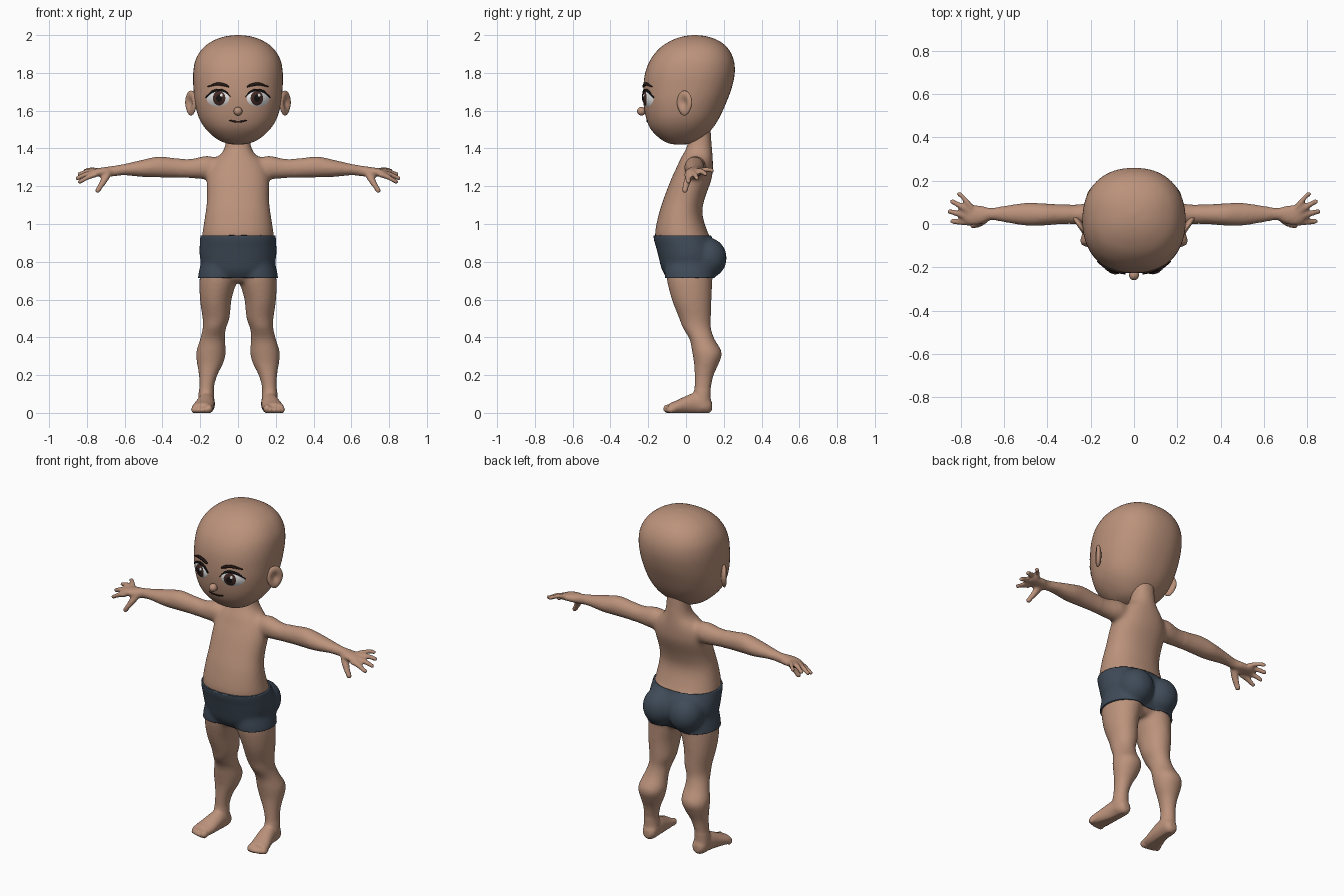
import bpy, bmesh, math
from mathutils import Vector, Matrix
from mathutils.bvhtree import BVHTree

cube = bpy.data.objects.get("Cube")
if cube:
    bpy.data.objects.remove(cube)


def material(name, *rgb):
    m = bpy.data.materials.new(name)
    m.use_nodes = True
    m.diffuse_color = (*rgb, 1)
    bsdf = m.node_tree.nodes["Principled BSDF"]
    bsdf.inputs["Base Color"].default_value = (*rgb, 1)
    bsdf.inputs["Roughness"].default_value = 0.7
    return m


SKIN = material("skin", 0.50, 0.29, 0.2)
CLOTH = material("slate cloth", 0.05, 0.07, 0.098)
WHITE = material("eye white", 0.8, 0.8, 0.8)
IRIS = material("brown iris", 0.05, 0.022, 0.018)
BLACK = material("near black", 0.008, 0.006, 0.006)
HAIR = material("dark brown hair", 0.02, 0.01, 0.008)


def finish(name, bm, mat):
    me = bpy.data.meshes.new(name)
    bm.to_mesh(me)
    me.materials.append(mat)
    me.shade_smooth()
    ob = bpy.data.objects.new(name, me)
    bpy.context.scene.collection.objects.link(ob)
    return ob


def spline(rows, steps):
    """Catmull-Rom through rows of equal length."""
    rows = [Vector(r) for r in rows]
    out = []
    for i in range(len(rows) - 1):
        b, c = rows[i], rows[i + 1]
        a, d = rows[max(i - 1, 0)], rows[min(i + 2, len(rows) - 1)]
        for k in range(steps):
            t = k / steps
            out.append(b + ((c - a) * t + (2 * a - 5 * b + 4 * c - d) * t**2
                            + (3 * b - a - 3 * c + d) * t**3) / 2)
    return out + [rows[-1]]


def loft(bm, rows, axis, side=1, n=40, power=2, steps=4):
    """Skin oval rings (x, y, z, radius, radius) lying across the axis."""
    u, v = {"x": (1, 2), "y": (0, 2), "z": (0, 1)}[axis]
    rings = []
    for row in spline(rows, steps):
        ring = []
        for k in range(n):
            a = math.tau * k / n
            p = Vector(row[:3])
            for i, r, w in ((u, row[3], math.cos(a)), (v, row[4], math.sin(a))):
                p[i] += r * math.copysign(abs(w) ** (2 / power), w)
            p.x *= side
            ring.append(bm.verts.new(p))
        rings.append(ring)
    for a, b in zip(rings, rings[1:]):
        for k in range(n):
            bm.faces.new((a[k], a[k - 1], b[k - 1], b[k]))
    bm.faces.new(rings[0])
    bm.faces.new(rings[-1])


def ball(bm, centre, radii, side=1, turn=0):
    m = (Matrix.Translation((centre[0] * side, centre[1], centre[2]))
         @ Matrix.Rotation(turn * side, 4, "Z") @ Matrix.Diagonal((*radii, 1)))
    return bmesh.ops.create_uvsphere(bm, u_segments=32, v_segments=20, radius=1, matrix=m)["verts"]


def upright(profile):
    """Turn (z, front y, back y, half width) into loft rings."""
    return [(0, (f + b) / 2, z, w, (b - f) / 2) for z, f, b, w in profile]


# Body: trunk with neck, then both limbs, fused into one skin
bm = bmesh.new()
loft(bm, upright([
    (.69, -.07, .10, .09), (.75, -.115, .14, .165), (.82, -.135, .165, .193),
    (.88, -.15, .155, .195), (.945, -.165, .12, .19), (1.05, -.145, .087, .174),
    (1.13, -.12, .098, .165), (1.235, -.08, .135, .165), (1.30, -.05, .143, .15),
    (1.345, -.03, .142, .12), (1.38, -.01, .14, .083), (1.43, .01, .136, .066),
    (1.53, .02, .13, .06)]), "z", power=2.2)

LEG = [(.10, .02, .80, .085, .12), (.104, .018, .715, .10, .122), (.118, .03, .6, .084, .106),
       (.116, .048, .5, .072, .085), (.125, .057, .45, .062, .076), (.135, .085, .39, .067, .067),
       (.143, .112, .32, .08, .08), (.148, .108, .26, .07, .066), (.158, .096, .2, .05, .052),
       (.167, .088, .13, .04, .045), (.168, .085, .07, .043, .046), (.168, .09, .02, .04, .04)]
FOOT = [(.165, .138, .034, .02, .022), (.165, .115, .042, .041, .046), (.168, .05, .05, .046, .056),
        (.175, 0, .042, .051, .048), (.185, -.05, .03, .057, .036), (.19, -.09, .024, .056, .027)]
ARM = [(.10, .05, 1.30, .045, .05), (.17, .05, 1.30, .056, .062), (.25, .045, 1.293, .047, .052),
       (.33, .045, 1.297, .045, .051), (.42, .044, 1.302, .051, .055), (.5, .045, 1.295, .052, .046),
       (.6, .046, 1.288, .037, .03), (.66, .046, 1.28, .028, .028), (.70, .042, 1.276, .041, .026),
       (.75, .042, 1.273, .047, .021), (.785, .046, 1.268, .036, .014)]
FINGERS = [((.75, .006, 1.262), (.836, .012, 1.224)), ((.76, .033, 1.272), (.85, .058, 1.242)),
           ((.76, .06, 1.28), (.838, .103, 1.264)), ((.745, .076, 1.283), (.805, .138, 1.283))]

for s in (1, -1):
    loft(bm, LEG, "z", s)
    loft(bm, FOOT, "y", s)
    loft(bm, ARM, "x", s)
    ball(bm, (.085, .115, .82), (.092, .093, .1), s)
    for i in range(5):
        r = .024 if i == 0 else .017
        ball(bm, (.153 + i * .0205, -.098 + .0025 * i * i / 2, r - .002), (r * .8, .024, r), s)
    for base, tip in FINGERS:
        mid = (Vector(base) + Vector(tip)) / 2 + Vector((0, 0, .006))
        loft(bm, [(*base, .015, .016), (*mid, .016, .015), (*tip, .013, .013)], "x", s, 16)
        ball(bm, tip, (.014, .013, .013), s)
    loft(bm, [(.69, .03, 1.27, .026, .026), (.712, .006, 1.225, .021, .02),
              (.742, -.006, 1.178, .015, .016)], "z", s, 16)
    ball(bm, (.742, -.006, 1.178), (.016, .016, .015), s)
bmesh.ops.recalc_face_normals(bm, faces=bm.faces)
rough = finish("body_rough", bm, SKIN)
bm.free()

remesh = rough.modifiers.new("fuse", "REMESH")
remesh.mode = "VOXEL"
remesh.voxel_size = 0.008
deps = bpy.context.evaluated_depsgraph_get()
fused = bpy.data.meshes.new_from_object(rough.evaluated_get(deps))
bpy.data.objects.remove(rough)

bm = bmesh.new()
bm.from_mesh(fused)
for region, times in ((lambda c: True, 3), (lambda c: abs(c.x) < .3 and c.z > .12, 16)):
    verts = [v for v in bm.verts if region(v.co)]
    for _ in range(times):
        bmesh.ops.smooth_vert(bm, verts=verts, factor=.5, use_axis_x=True, use_axis_y=True, use_axis_z=True)
for v in bm.verts:
    v.co.z = max(v.co.z, 0)
finish("body", bm, SKIN)

# Shorts: a band of the body pushed outward
bm.normal_update()
for v, n in [(v, v.normal.copy()) for v in bm.verts]:
    v.co += n * .009
for z, up in ((.94, 1), (.715, -1)):
    bmesh.ops.bisect_plane(bm, geom=bm.verts[:] + bm.edges[:] + bm.faces[:],
                           plane_co=(0, 0, z), plane_no=(0, 0, up), clear_outer=True)
shorts = finish("shorts", bm, CLOTH)
hem = shorts.modifiers.new("hem", "SOLIDIFY")
hem.thickness = .012
hem.offset = -1
bm.free()

# Head
bm = bmesh.new()
loft(bm, upright([
    (1.42, -.045, -.02, .012), (1.427, -.09, .03, .06), (1.45, -.135, .08, .112),
    (1.50, -.185, .135, .168), (1.56, -.211, .175, .206), (1.64, -.225, .212, .228),
    (1.72, -.226, .242, .236), (1.80, -.216, .258, .237), (1.87, -.188, .252, .224),
    (1.93, -.14, .222, .187), (1.97, -.08, .173, .132), (1.992, -.02, .115, .072),
    (2.0, .035, .058, .012)]), "z", n=72, power=2.25, steps=5)
bmesh.ops.recalc_face_normals(bm, faces=bm.faces)
finish("head", bm, SKIN)
surface = BVHTree.FromBMesh(bm)
bm.free()


def on_face(x, z, lift):
    y = surface.ray_cast(Vector((x, -1, z)), Vector((0, 1, 0)))[0].y
    return Vector((x, y - lift, z))


# Nose and ears
bm = bmesh.new()
ball(bm, (0, -.236, 1.597), (.023, .023, .023))
finish("nose", bm, SKIN)
bm.free()
for s, label in ((1, "left"), (-1, "right")):
    bm = bmesh.new()
    verts = ball(bm, (0, 0, 0), (.018, .048, .066))
    for v in verts:
        if v.co.x > 0:
            d = (v.co.y / .048) ** 2 + (v.co.z / .066) ** 2
            v.co.x *= 1 - 1.1 * math.exp(-4 * d)
        v.co.y *= 1 + 3 * min(v.co.z, 0)
    spin = Matrix.Rotation(math.radians(-35), 4, "Z")
    bmesh.ops.transform(bm, verts=verts, matrix=Matrix.Diagonal((s, 1, 1, 1))
                        @ Matrix.Translation((.249, -.008, 1.64)) @ spin)
    bmesh.ops.recalc_face_normals(bm, faces=bm.faces)
    finish(label + "_ear", bm, SKIN)
    bm.free()


def disc(name, cx, cz, rx, rz, mat, lift, dome):
    """Oval patch laid over the face; dome(x, z) adds bulge."""
    bm = bmesh.new()
    rings = [[bm.verts.new(on_face(x, z, lift + dome(x, z))) for x, z in
              ((cx + rx * q / 8 * math.cos(a * math.tau / 36), cz + rz * q / 8 * math.sin(a * math.tau / 36))
               for a in range(36))] for q in range(1, 9)]
    bm.faces.new(rings[0])
    for a, b in zip(rings, rings[1:]):
        for k in range(36):
            bm.faces.new((a[k - 1], b[k - 1], b[k], a[k]))
    bmesh.ops.recalc_face_normals(bm, faces=bm.faces)
    if sum(f.normal.y for f in bm.faces) > 0:
        bmesh.ops.reverse_faces(bm, faces=bm.faces)
    finish(name, bm, mat)
    bm.free()


def strip(name, rows, mat, lift, side=1):
    """Tapered band through (x, z, half width) laid over the face."""
    bm = bmesh.new()
    pairs = [[bm.verts.new(on_face(x * side, z + w * k, lift)) for k in (-1, 1)]
             for x, z, w in spline(rows, 6)]
    for (a, b), (c, d) in zip(pairs, pairs[1:]):
        bm.faces.new((a, c, d, b) if side > 0 else (b, d, c, a))
    band = finish(name, bm, mat).modifiers.new("thickness", "SOLIDIFY")
    band.thickness = .008
    band.offset = -1
    bm.free()


# Eyes, lashes and brows
for s, label in ((1, "left"), (-1, "right")):
    def dome(x, z, c=s * .106):
        return .014 * (1 - ((x - c) / .06) ** 2 - ((z - 1.665) / .043) ** 2)
    disc(label + "_eye_white", s * .106, 1.665, .06, .043, WHITE, .001, dome)
    disc(label + "_iris", s * .1, 1.666, .033, .038, IRIS, .003, dome)
    disc(label + "_pupil", s * .1, 1.666, .016, .019, BLACK, .0045, dome)
    disc(label + "_eye_glint", s * .1 + .012, 1.682, .007, .008, WHITE, .006, dome)
    strip(label + "_lash", [(.04, 1.672, .002), (.065, 1.699, .005), (.1, 1.71, .006),
                            (.14, 1.699, .006), (.172, 1.67, .002)], BLACK, .008, s)
    strip(label + "_brow", [(.048, 1.727, .004), (.075, 1.737, .008), (.115, 1.741, .007),
                            (.162, 1.727, .002)], HAIR, .008, s)

# Mouth
strip("mouth", [(-.048, 1.549, .002), (-.024, 1.543, .004), (0, 1.541, .004),
                (.024, 1.543, .004), (.048, 1.549, .002)], HAIR, .003)
